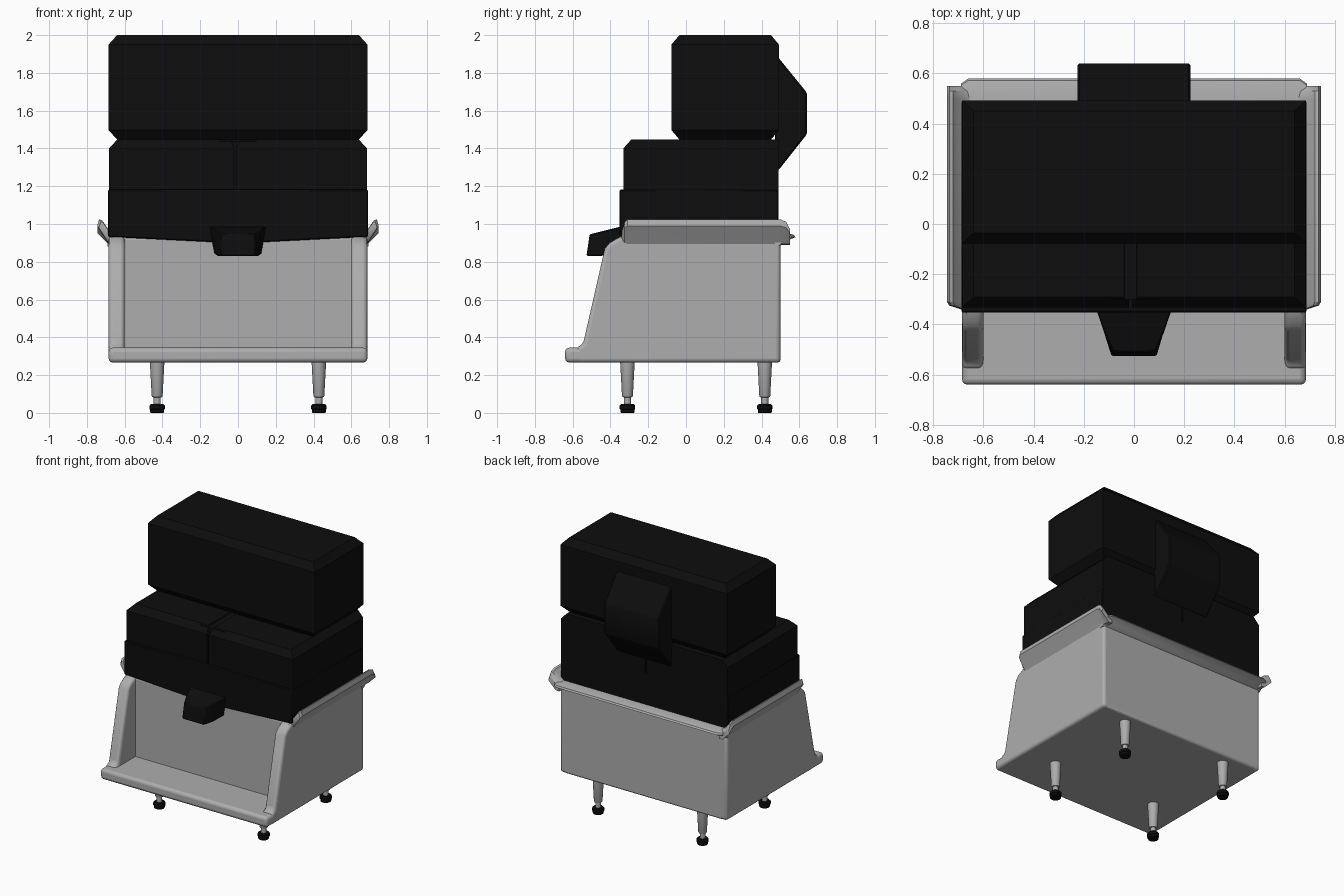
import bpy, bmesh, math

if "Cube" in bpy.data.objects:
    bpy.data.objects.remove(bpy.data.objects["Cube"])


def material(name, v):
    m = bpy.data.materials.new(name)
    m.diffuse_color = (v, v, v, 1)
    m.use_nodes = True
    m.node_tree.nodes["Principled BSDF"].inputs["Base Color"].default_value = m.diffuse_color
    return m


GREY = material("light_grey", 0.42)
BLACK = material("black", 0.004)


def loft(name, sections, mat, bevel=0.0, segments=3):
    """Solid skinned through matching closed loops of points."""
    bm = bmesh.new()
    rings = [[bm.verts.new(p) for p in s] for s in sections]
    for a, b in zip(rings, rings[1:]):
        for i in range(len(a)):
            j = (i + 1) % len(a)
            bm.faces.new((a[i], a[j], b[j], b[i]))
    bm.faces.new(rings[0])
    bm.faces.new(rings[-1])
    bmesh.ops.recalc_face_normals(bm, faces=bm.faces)
    me = bpy.data.meshes.new(name)
    bm.to_mesh(me)
    bm.free()
    me.materials.append(mat)
    ob = bpy.data.objects.new(name, me)
    bpy.context.collection.objects.link(ob)
    if bevel:
        mod = ob.modifiers.new("bevel", 'BEVEL')
        mod.width, mod.segments = bevel, segments
        mod.limit_method = 'ANGLE'
    bpy.context.view_layer.objects.active = ob
    ob.select_set(True)
    bpy.ops.object.shade_smooth_by_angle(angle=math.radians(32))
    ob.select_set(False)
    return ob


def mirror(ob):
    mod = ob.modifiers.new("mirror", 'MIRROR')
    mod.use_axis[0] = True


def rect(x0, x1, y0, y1, z):
    return [(x0, y0, z), (x1, y0, z), (x1, y1, z), (x0, y1, z)]


def side_profile(pts, x0, x1):
    return [[(x, y, z) for y, z in pts] for x in (x0, x1)]


def front_profile(pts, y0, y1):
    return [[(x, y, z) for x, z in pts] for y in (y0, y1)]


# Grey tub: base with front ledge, recessed body, sloping side walls
loft("tub_base", [rect(-.685, .685, -.64, .5, z) for z in (.267, .345)],
     GREY, .022)
loft("tub_body", [rect(-.65, .65, -.345, .5, z) for z in (.267, .93)],
     GREY, .015)
wall = [(-.58, .267), (-.58, .345), (-.545, .365), (-.43, .87), (-.405, .9),
        (-.345, .935), (.5, .935), (.5, .267)]
mirror(loft("tub_side_wall", side_profile(wall, .6, .685), GREY, .02))

# Flared rim along the sides: (y, outward scale, upward scale)
sections = []
for y, sx, sz in ((-.39, .05, .1), (-.345, .2, .35), (-.325, .9, .9),
                  (-.31, 1, 1), (.5, 1, 1), (.53, 1, .9), (.55, 1, .62)):
    sections.append([(.655 + sx * dx, y, .89 + sz * dz) for dx, dz in
                     ((0, 0), (.03, .005), (.055, .045), (.09, .1),
                      (.08, .135), (.065, .13), (.03, .08), (0, .06))])
mirror(loft("tub_side_rim", sections, GREY))

# Flared lip along the back
lip = [(.47, .88), (.5, .885), (.53, .91), (.58, .93), (.572, .942),
       (.545, .95), (.47, .95)]
loft("tub_back_rim",
     [[(x, .47 + (y - .47) * s, z) for y, z in lip]
      for x, s in ((-.69, .8), (-.66, 1), (.66, 1), (.69, .8))], GREY)

# Lower black housing with shallow V-shaped bottom edge
low = [(-.688, 1.182), (-.688, .932), (-.15, .905), (.15, .905),
       (.688, .932), (.688, 1.182)]
loft("lower_housing", front_profile(low, -.352, .49), BLACK, .006, 1)

# Tapered tongue at the front
loft("front_tongue", [
    [(-b, yb, zb), (b, yb, zb), (t, yt, zt), (-t, yt, zt)]
    for b, yb, zb, t, yt, zt in ((.125, -.33, .84, .155, -.33, .99),
                                 (.115, -.44, .832, .12, -.43, .965),
                                 (.09, -.527, .83, .085, -.51, .945))],
     BLACK, .006, 1)

# Two side by side blocks in the middle, with a narrow seam between them
for name, x0, x1 in (("middle_block_left", -.684, -.02),
                     ("middle_block_right", -.008, .684)):
    c0, c1 = (.045, .02) if x0 < -.1 else (.02, .045)
    loft(name, [rect(x0, x1, -.332, .49, 1.17),
                rect(x0, x1, -.332, .49, 1.4),
                rect(x0 + c0, x1 - c1, -.29, .49, 1.447)], BLACK)
loft("middle_core", [rect(-.1, .1, -.3, .48, z) for z in (1.17, 1.44)], BLACK)

# Top box with chamfered top and bottom
loft("top_box", [rect(-.64, .64, -.035, .45, 1.447),
                 rect(-.685, .685, -.077, .492, 1.497),
                 rect(-.685, .685, -.077, .492, 1.95),
                 rect(-.64, .64, -.035, .45, 2.0)], BLACK)

# Rear hump
hump = [(.47, 1.9), (.49, 1.88), (.632, 1.705), (.64, 1.69), (.64, 1.48),
        (.632, 1.465), (.49, 1.285), (.47, 1.285)]
loft("rear_hump", side_profile(hump, -.225, .225), BLACK, .008, 1)


# Tapered legs and round feet
def turned(name, x, y, profile, mat, n=20):
    loft(name, [[(x + r * math.cos(2 * math.pi * i / n),
                  y + r * math.sin(2 * math.pi * i / n), z)
                 for i in range(n)] for r, z in profile], mat)


for x, side in ((-.428, "left"), (.428, "right")):
    for y, end in ((-.31, "front"), (.417, "back")):
        turned(f"leg_{end}_{side}", x, y,
               [(.019, .03), (.019, .082), (.026, .084), (.029, .09),
                (.039, .28)], GREY)
        turned(f"foot_{end}_{side}", x, y,
               [(.034, 0), (.037, .004), (.037, .018), (.041, .02),
                (.041, .038), (.034, .046)], BLACK)
